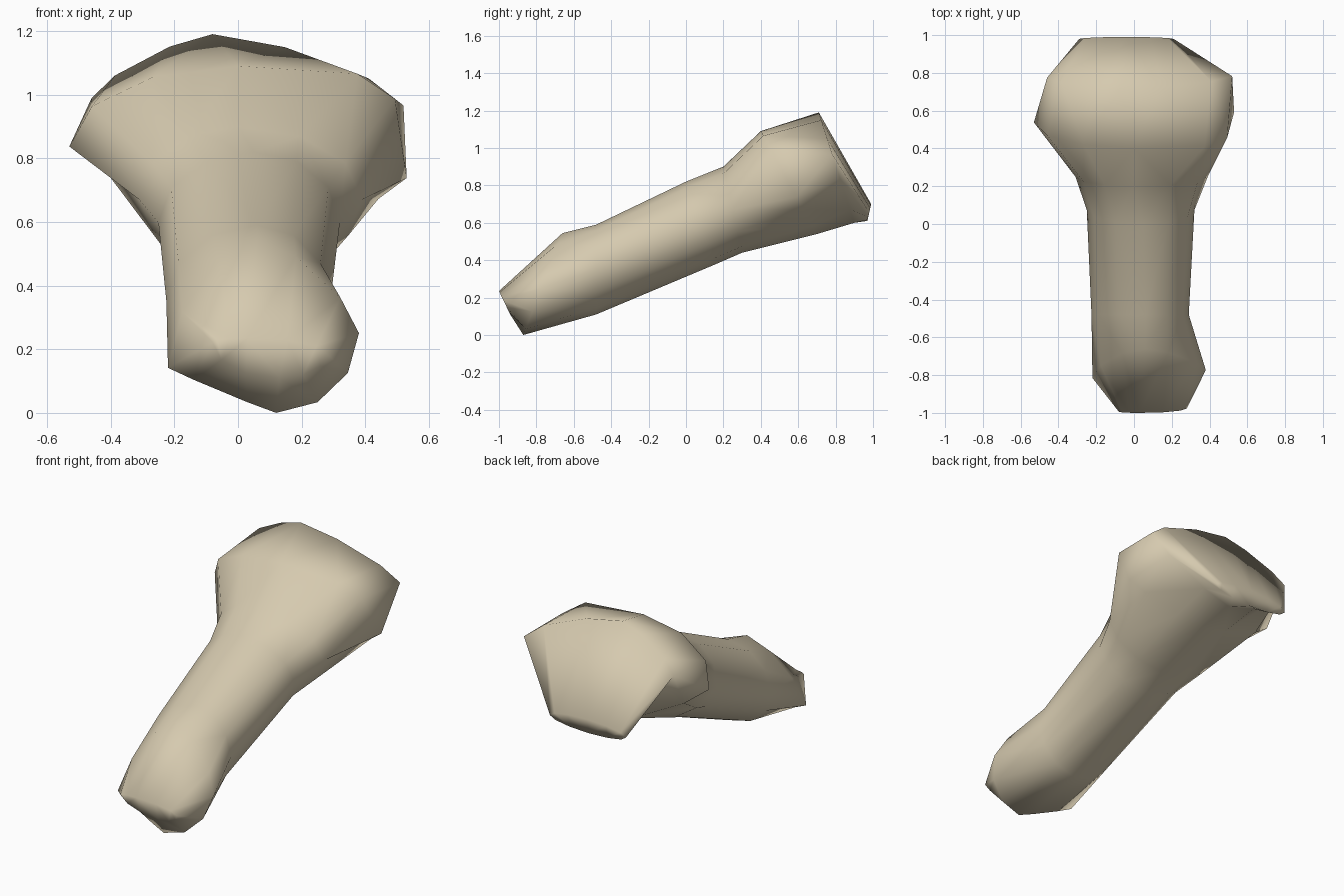
import bpy
import bmesh
from math import sin, cos, pi
from mathutils import Vector

# Remove the default object
cube = bpy.data.objects.get("Cube")
if cube:
    bpy.data.objects.remove(cube, do_unlink=True)

ARC_STEPS = 3        # points per quarter of each ring


def make_material(name, colour):
    material = bpy.data.materials.new(name)
    material.use_nodes = True
    material.diffuse_color = colour
    material.node_tree.nodes["Principled BSDF"].inputs["Base Color"].default_value = colour
    return material


def ring_points(top, bottom, right, left, shape):
    """Closed tilted ring through a top and bottom point (x, y, z),
    and two side points given as (x, height fraction).
    The shape gives each quarter's power: below one is boxy, two is straight."""
    top, bottom = Vector(top), Vector(bottom)
    extremes = [left, (top.x, 1), right, (bottom.x, 0)]
    points = []
    for quarter, power in enumerate(shape):
        start = extremes[quarter]
        end = extremes[(quarter + 1) % len(extremes)]
        # The arc centre lies level with the side point, below the crown point
        from_side = quarter % 2 == 0
        centre = (end[0], start[1]) if from_side else (start[0], end[1])
        for step in range(ARC_STEPS):
            angle = step / ARC_STEPS * pi / 2
            a, b = cos(angle) ** power, sin(angle) ** power
            x, t = (centre[i] + (start[i] - centre[i]) * a
                    + (end[i] - centre[i]) * b for i in range(2))
            spot = bottom.lerp(top, t)
            points.append(Vector((x, spot.y, spot.z)))
    return points


def loft(name, rings, material):
    """Skin a row of rings, close both ends and shade smooth."""
    bm = bmesh.new()
    loops = [[bm.verts.new(p) for p in ring_points(*ring)] for ring in rings]
    for near, far in zip(loops, loops[1:]):
        for i in range(len(near)):
            j = (i + 1) % len(near)
            bm.faces.new((near[i], near[j], far[j], far[i]))
    bm.faces.new(loops[0])
    bm.faces.new(loops[-1])
    bmesh.ops.recalc_face_normals(bm, faces=bm.faces[:])
    bmesh.ops.triangulate(bm, faces=bm.faces[:])
    for face in bm.faces:
        face.smooth = True
    mesh = bpy.data.meshes.new(name)
    bm.to_mesh(mesh)
    bm.free()
    mesh.materials.append(material)
    obj = bpy.data.objects.new(name, mesh)
    bpy.context.collection.objects.link(obj)
    return obj


# Quarter shapes, in the order left top, right top, right bottom, left bottom
ROUND = (1, 1, 1, 1)
KNUCKLE = (1.4, 1.2, 1.9, 1)
HEAD_FRONT = (0.5, 1, 1.6, 1.6)
HEAD_BACK = (1.4, 1.5, 1.4, 1.5)

# Top point, bottom point, right side, left side, shape
profile = [
    # small knuckle
    ((0.03, -1.0, 0.235), (0.13, -0.94, 0.11), (-0.08, 0.9), (0.28, 0.6), ROUND),
    ((0.06, -0.66, 0.545), (0.12, -0.87, 0), (-0.22, 0.26), (0.38, 0.46), KNUCKLE),
    # shaft
    ((0.06, -0.48, 0.59), (0.05, -0.48, 0.11), (-0.225, 0.5), (0.29, 0.5), ROUND),
    ((0.05, 0, 0.82), (0.05, 0.15, 0.375), (-0.25, 0.5), (0.32, 0.5), ROUND),
    ((0, 0.2, 0.9), (0.05, 0.3, 0.44), (-0.31, 0.5), (0.39, 0.5), ROUND),
    # large head
    ((0, 0.4, 1.09), (0.1, 0.7, 0.54), (-0.53, 0.54), (0.53, 0.36), HEAD_FRONT),
    ((-0.08, 0.71, 1.19), (0.05, 0.9, 0.6), (-0.46, 0.66), (0.52, 0.62), HEAD_BACK),
    ((-0.04, 0.99, 0.7), (-0.04, 0.97, 0.61), (-0.29, 0.5), (0.21, 0.5), ROUND),
]

bone_colour = make_material("pale bone", (0.67, 0.59, 0.43, 1))
loft("bone", profile, bone_colour)
